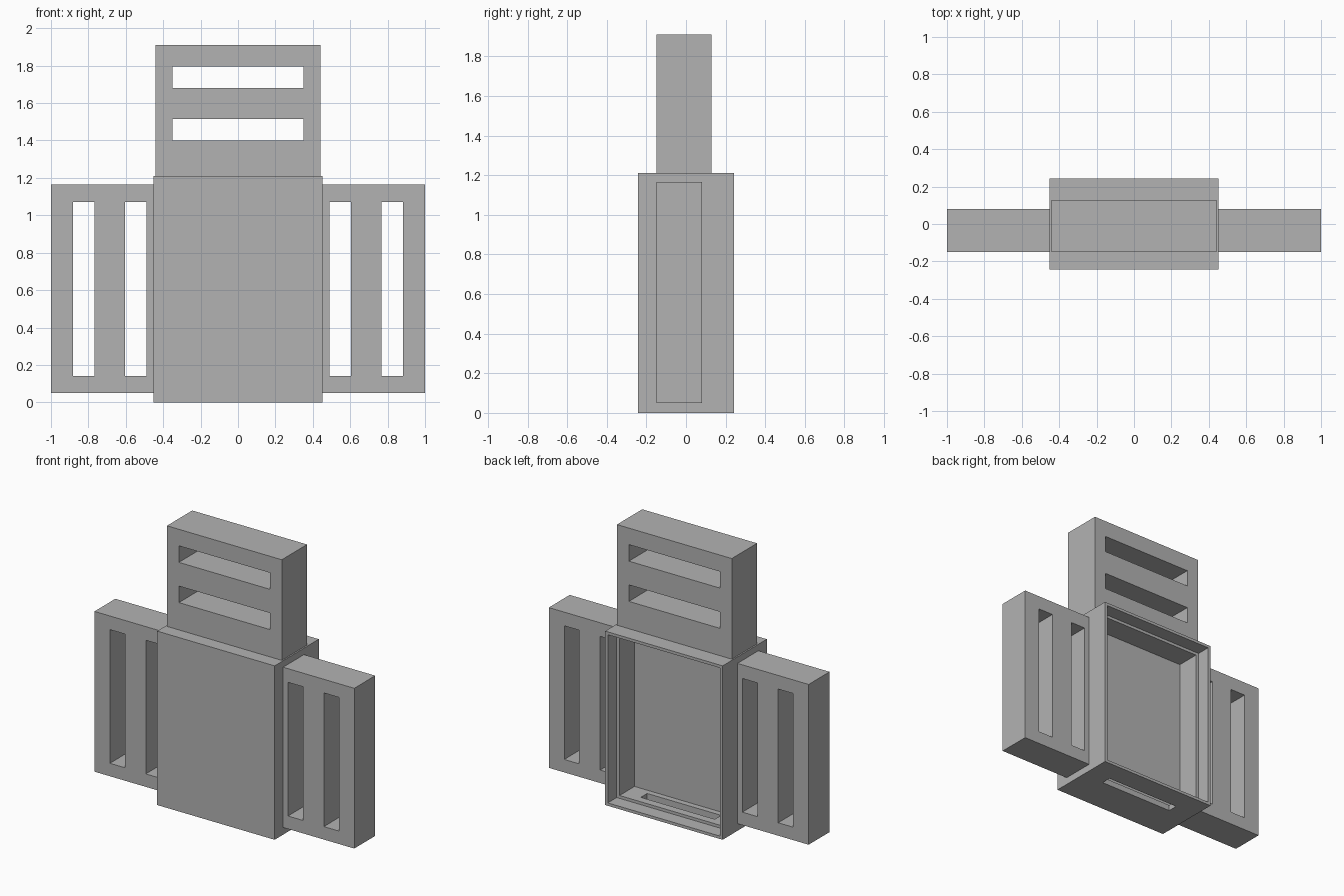
import bpy

cube = bpy.data.objects.get("Cube")
if cube:
    bpy.data.objects.remove(cube, do_unlink=True)

grey = bpy.data.materials.new("plain_grey")
grey.use_nodes = True
color = (0.45, 0.45, 0.45, 1)
grey.diffuse_color = color
grey.node_tree.nodes["Principled BSDF"].inputs["Base Color"].default_value = color


def box(name, x, y, z):
    """Box from (low, high) ranges on each axis."""
    spans = (x, y, z)
    bpy.ops.mesh.primitive_cube_add(size=1)
    ob = bpy.context.object
    ob.name = name
    for v in ob.data.vertices:
        v.co = [lo if c < 0 else hi for c, (lo, hi) in zip(v.co, spans)]
    ob.data.materials.append(grey)
    return ob


def cut(target, x, y, z):
    """Remove a box-shaped opening from the target."""
    cutter = box("cutter", x, y, z)
    cutter.hide_render = True
    mod = target.modifiers.new("opening", 'BOOLEAN')
    mod.operation = 'DIFFERENCE'
    mod.solver = 'EXACT'
    mod.object = cutter
    bpy.context.view_layer.objects.active = target
    bpy.ops.object.modifier_apply(modifier=mod.name)
    bpy.data.objects.remove(cutter, do_unlink=True)


THROUGH = (-0.5, 0.5)

# Body: open at the back with a stepped rim, and a slot in the underside
body = box("body", (-0.452, 0.452), (-0.243, 0.243), (0, 1.21))
cut(body, (-0.41, 0.41), (-0.02, 0.3), (0.04, 1.17))
cut(body, (-0.432, 0.432), (0.145, 0.3), (0.02, 1.19))
cut(body, (-0.285, 0.285), (0.02, 0.09), (-0.1, 0.1))

# Top panel with two horizontal slots
top_panel = box("top_panel", (-0.442, 0.442), (-0.15, 0.128), (1.21, 1.91))
for z in (1.40, 1.68):
    cut(top_panel, (-0.35, 0.35), THROUGH, (z, z + 0.115))

# Side panels with two vertical slots each
for name, side in (("left_panel", 1), ("right_panel", -1)):
    def span(a, b):
        return tuple(sorted((a * side, b * side)))
    panel = box(name, span(0.452, 1), (-0.15, 0.08), (0.05, 1.165))
    for x in (0.49, 0.766):
        cut(panel, span(x, x + 0.115), THROUGH, (0.14, 1.07))
